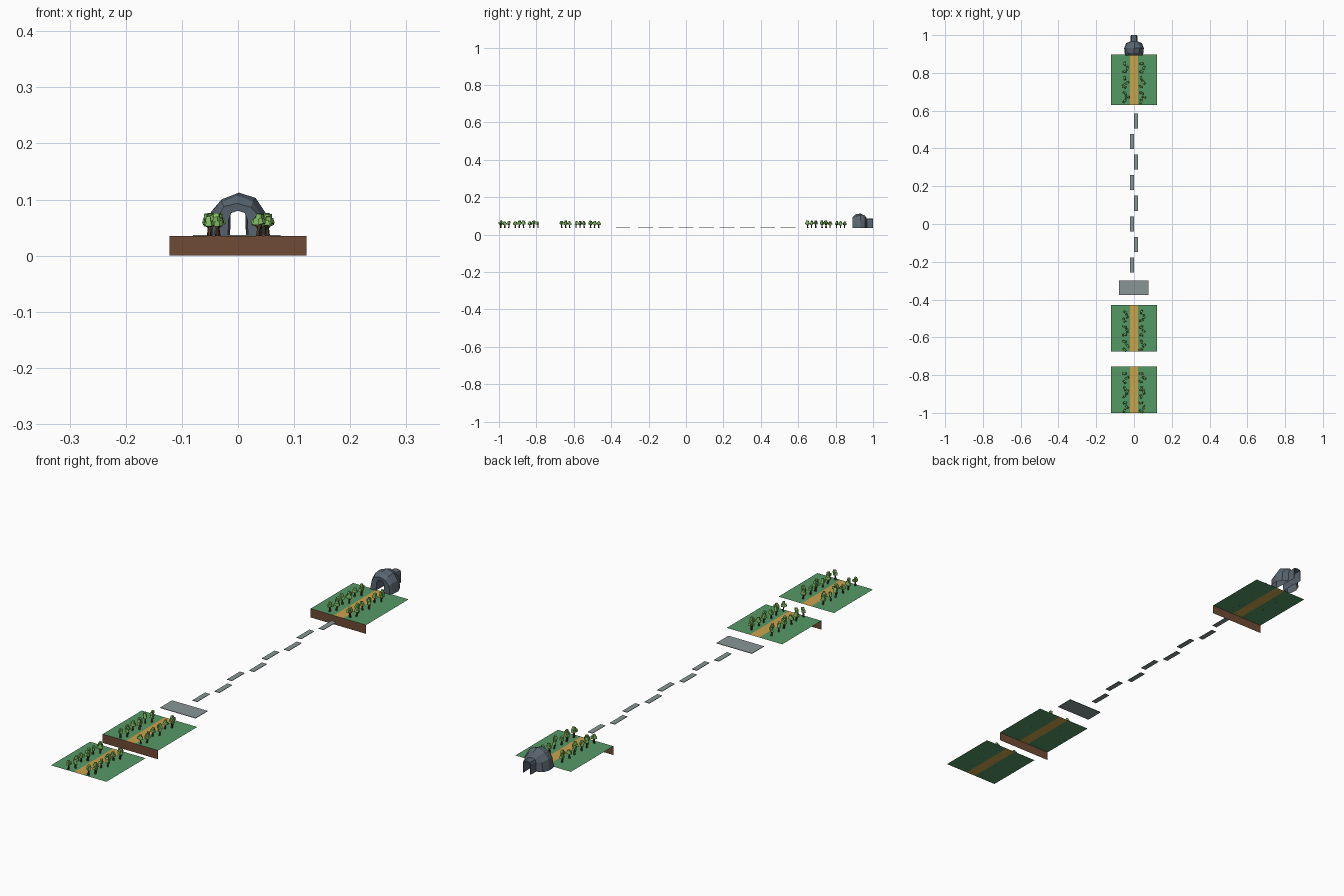
import bpy, math, random
from mathutils import Vector, Matrix

if "Cube" in bpy.data.objects:
    bpy.data.objects.remove(bpy.data.objects["Cube"])

random.seed(4)
G = 0.035  # ground level


def material(name, rgb):
    m = bpy.data.materials.new(name)
    m.diffuse_color = (*rgb, 1)
    m.use_nodes = True
    m.node_tree.nodes["Principled BSDF"].inputs["Base Color"].default_value = m.diffuse_color
    return m


GRASS = material("grass", (0.09, 0.32, 0.13))
PATH = material("path", (0.60, 0.36, 0.07))
EARTH = material("earth", (0.16, 0.07, 0.035))
STONE = material("stone", (0.25, 0.30, 0.30))
ROCK = material("rock", (0.10, 0.13, 0.16))
BARK = material("bark", (0.08, 0.04, 0.02))
LEAF = material("leaf", (0.22, 0.50, 0.12))


def make(name, verts, faces, mats, face_mats=None):
    me = bpy.data.meshes.new(name)
    me.from_pydata(verts, [], faces)
    for m in mats:
        me.materials.append(m)
    if face_mats:
        for p, i in zip(me.polygons, face_mats):
            p.material_index = i
    me.update()
    ob = bpy.data.objects.new(name, me)
    bpy.context.collection.objects.link(ob)
    return ob


BOX = [(0, 3, 2, 1), (4, 5, 6, 7), (0, 1, 5, 4), (1, 2, 6, 5), (2, 3, 7, 6), (3, 0, 4, 7)]


def add_box(verts, faces, c, size, top=1.0, rot=None):
    """Append a box, optionally tapered at the top and rotated."""
    n = len(verts)
    for z, k in ((-.5, 1), (.5, top)):
        for x, y in ((-.5, -.5), (.5, -.5), (.5, .5), (-.5, .5)):
            v = Vector((x * k * size[0], y * k * size[1], z * size[2]))
            if rot:
                v = rot @ v
            verts.append(v + Vector(c))
    faces += [tuple(i + n for i in f) for f in BOX]


# Grass platforms with a sand path down the middle
W = 0.122
for i, (y0, y1) in enumerate([(-1, -.755), (-.675, -.43), (.63, .897)]):
    xs = (-W, -.021, .021, W)
    v = [(x, y, G) for y in (y0, y1) for x in xs]
    make(f"platform_{i+1}", v, [(k, k+1, k+5, k+4) for k in range(3)], [GRASS, PATH], [0, 1, 0])
    # Earth face on the raised front edges
    if i:
        make(f"earth_wall_{i}", [(-W, y0, 0), (W, y0, 0), (W, y0, G), (-W, y0, G)],
             [(0, 1, 2, 3)], [EARTH])

# Stone landing and staggered stepping slabs
v, f = [], []
add_box(v, f, (-.002, -.3375, .0362), (.156, .075, .002))
make("landing_slab", v, f, [STONE])
for i in range(8):
    v, f = [], []
    y = -.217 + i * .109
    add_box(v, f, (-.010 if i % 2 == 0 else .011, y, .0362), (.021, .08, .002))
    make(f"stepping_slab_{i+1}", v, f, [STONE])


# Blocky trees: leaning tapered trunk, branch and three leaf blocks
def tree(verts, faces, mats, x, y):
    turn = Matrix.Rotation(random.uniform(0, 2 * math.pi), 3, 'Z')
    s = random.uniform(.85, 1.05)

    def part(c, size, top, tilt, m):
        p = turn @ (Vector(c) * s)
        r = turn @ Matrix.Rotation(tilt, 3, 'Y')
        add_box(verts, faces, p + Vector((x, y, G)), [a * s for a in size], top, r)
        mats.extend([m] * 6)
    part((0, 0, .011), (.006, .006, .022), .6, .08, 0)
    part((.004, 0, .018), (.003, .003, .014), .7, .6, 0)
    part((-.003, .001, .025), (.013, .012, .011), .85, .1, 1)
    part((.007, -.002, .026), (.010, .011, .010), .85, -.2, 1)
    part((.001, .002, .034), (.012, .011, .010), .8, .15, 1)


CLUSTER = [(-.007, -.023), (.008, -.002), (-.005, .020)]
n = 0
for start in (-.967, -.642, .673):
    for k in range(3):
        for side in (-1, 1):
            v, f, m = [], [], []
            for dx, dy in CLUSTER:
                tree(v, f, m, side * .044 + dx, start + k * .0775 + dy)
            n += 1
            make(f"tree_cluster_{n}", v, f, [BARK, LEAF], m)

# Rock cave: arch sections lofted outward, back to a tunnel, and forward inside
SEG = 6
sections = [  # y, half width, height, squareness exponent, jitter
    (.893, .018, .045, .6, 0), (.891, .043, .059, .85, .002),
    (.905, .050, .072, .85, .003), (.932, .052, .077, .85, .003),
    (.957, .042, .067, .85, .003), (.967, .019, .050, .45, 0),
    (1.0, .017, .050, .3, 0), (1.0, .014, .045, .3, 0)]
v, f = [], []
for y, w, h, e, j in sections:
    for k in range(SEG + 1):
        a = math.pi * k / SEG
        c, s = math.cos(a), max(0, math.sin(a))
        if k in (0, SEG):
            s = 0
        x = math.copysign(abs(c) ** e, c) * w if abs(c) > 1e-6 else 0
        z = s ** e * h
        if s:
            x += random.uniform(-j, j)
            z += random.uniform(-j, j * .5)
        v.append((x, y, G + z))
R, N = SEG + 1, len(sections)
for i in range(N):
    for k in range(SEG):
        a, b = i * R + k, ((i + 1) % N) * R + k
        f.append((a, a + 1, b + 1, b))
make("cave_entrance", v, f, [ROCK])
